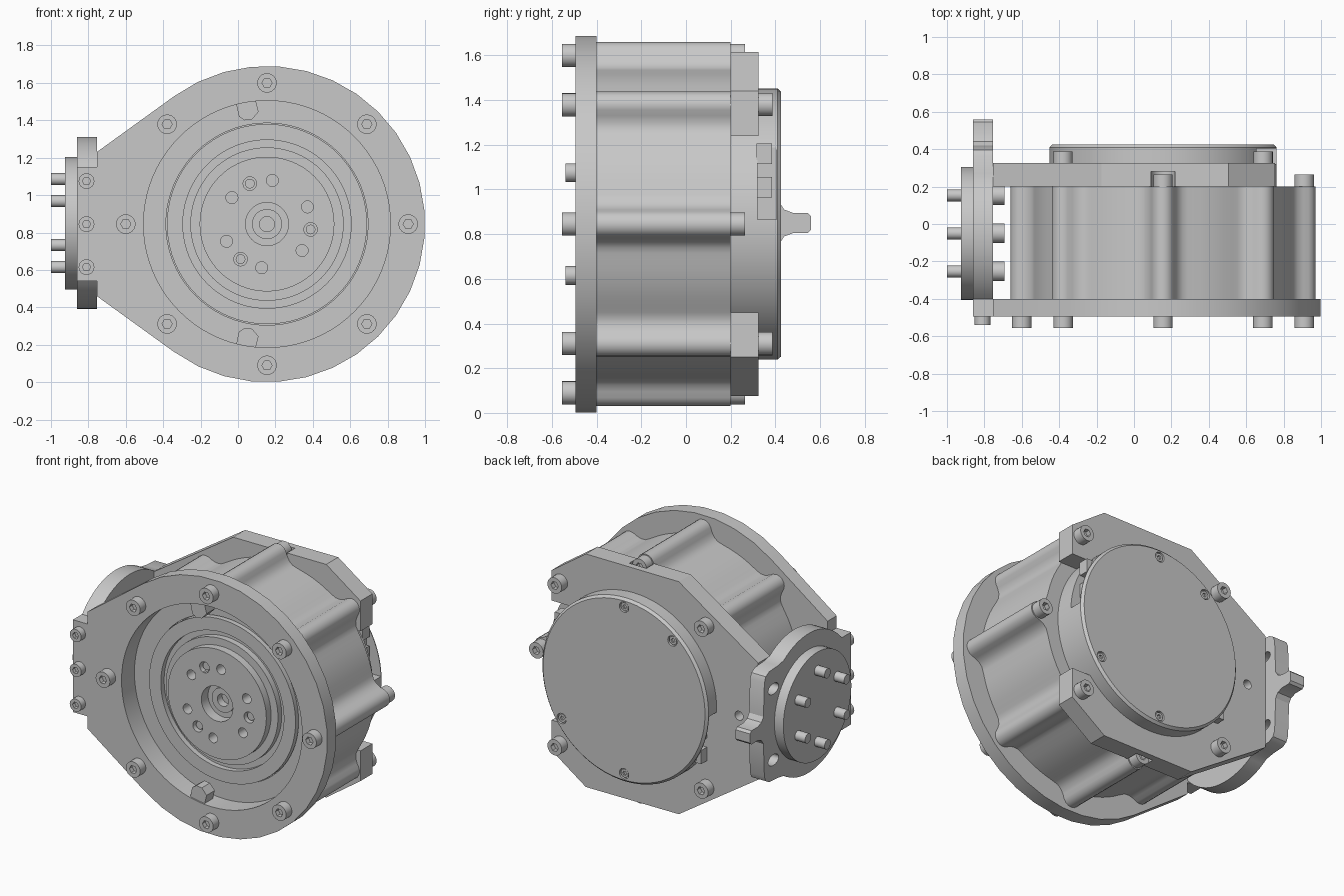
import bpy, bmesh
from math import sin, cos, pi, radians

if "Cube" in bpy.data.objects:
    bpy.data.objects.remove(bpy.data.objects["Cube"])

metal = bpy.data.materials.new("grey_metal")
metal.use_nodes = True
GREY = (0.58, 0.58, 0.58, 1)
metal.diffuse_color = GREY
metal.node_tree.nodes["Principled BSDF"].inputs["Base Color"].default_value = GREY


# Frames: (u, w) across a drive axis, d along it
def main(u, w, d):
    return (0.155 + u, d, 0.845 + w)


def side(u, w, d):
    return (d, -0.05 + u, 0.85 + w)


def polar(r, deg):
    return (r * cos(radians(deg)), r * sin(radians(deg)))


def arc(r, a, b, n):
    return [polar(r, a + (b - a) * i / n) for i in range(n + 1)]


def finish(name, bm):
    bmesh.ops.recalc_face_normals(bm, faces=bm.faces)
    mesh = bpy.data.meshes.new(name)
    bm.to_mesh(mesh)
    bm.free()
    mesh.materials.append(metal)
    obj = bpy.data.objects.new(name, mesh)
    bpy.context.scene.collection.objects.link(obj)
    return obj


def skin(name, rings):
    """Bridge a row of equal loops and cap both ends."""
    bm = bmesh.new()
    loops = [[bm.verts.new(p) for p in ring] for ring in rings]
    bm.faces.new(loops[0])
    bm.faces.new(loops[-1])
    for a, b in zip(loops, loops[1:]):
        for i in range(len(a)):
            j = (i + 1) % len(a)
            bm.faces.new((a[i], a[j], b[j], b[i]))
    return finish(name, bm)


def prism(name, pts, d0, d1, frame=main):
    return skin(name, [[frame(u, w, d) for u, w in pts] for d in (d0, d1)])


def lathe(name, profile, at=(0, 0), frame=main, n=64):
    """Spin (radius, depth) points; both ends are closed by flat caps."""
    turn = [polar(1, 360 * i / n) for i in range(n)]
    return skin(name, [[frame(at[0] + r * c, at[1] + r * s, d) for c, s in turn]
                       for r, d in profile])


def disc(name, r, d0, d1, at=(0, 0), frame=main, n=64):
    return lathe(name, [(r, d0), (r, d1)], at, frame, n)


def cut(obj, cutter):
    mod = obj.modifiers.new("cut", "BOOLEAN")
    mod.operation = "DIFFERENCE"
    mod.solver = "EXACT"
    mod.object = cutter
    graph = bpy.context.evaluated_depsgraph_get()
    mesh = bpy.data.meshes.new_from_object(obj.evaluated_get(graph))
    obj.modifiers.clear()
    obj.data = mesh
    bpy.data.objects.remove(cutter)


def screw(name, at, base, top, r=0.052, frame=main):
    """Cap screw head with a hexagonal socket."""
    head = disc(name, r, base, top, at, frame, 24)
    s = top - base
    cut(head, disc("socket_cutter", r * 0.52, top - s * 0.5, top + s, at, frame, 6))


def mirrored(half):
    """Complete an outline given from +w, mirrored to -w."""
    return half + [(u, -w) for u, w in reversed(half)]


# Front plate: round with tangent sides running to a square mounting edge
plate = prism("front_plate", mirrored(
    arc(0.845, 5, 126, 12) + [(-0.91, 0.385), (-0.91, 0.305), (-1.015, 0.305)]),
    -0.495, -0.40)
cut(plate, disc("bore_cutter", 0.66, -0.6, -0.2, n=80))

# Ribbed housing with wide fillets at the rib roots
ribs = []
for k in range(8):
    a = 45 * k
    c, s = polar(1, a)
    bump = [(0.69, -0.13), (0.698, -0.105), (0.72, -0.08), (0.75, -0.064)]
    bump += [(0.755 + 0.06 * cos(t * pi / 8), 0.06 * sin(t * pi / 8)) for t in range(-3, 4)]
    bump += [(r, -t) for r, t in reversed(bump[:4])]
    ribs += [(r * c - t * s, r * s + t * c) for r, t in bump]
    ribs += arc(0.70, a + 13, a + 32, 5)
housing = prism("housing", ribs, -0.40, 0.20)
cut(housing, disc("housing_cutter", 0.66, -0.6, -0.2, n=80))

# Stepped output stage inside the bore
rotor = lathe("output_rotor", [
    (0.665, -0.18), (0.665, -0.36), (0.54, -0.36), (0.54, -0.33),
    (0.535, -0.33), (0.535, -0.385), (0.45, -0.385), (0.45, -0.35), (0.41, -0.35),
    (0.41, -0.39), (0.36, -0.39), (0.36, -0.44), (0.115, -0.44), (0.115, -0.37),
    (0.08, -0.37), (0.08, -0.38), (0.04, -0.38), (0.04, -0.33)], n=80)
for k in range(6):
    cut(rotor, disc("hole_cutter", 0.032, -0.5, -0.37, polar(0.235, 23 + 60 * k), n=20))
for k in range(3):
    spot = polar(0.235, 113 + 120 * k)
    cut(rotor, disc("hole_cutter", 0.036, -0.5, -0.40, spot, n=20))
    disc("rotor_pin", 0.026, -0.39, -0.42, spot, n=16)

# Locking lugs at the bore rim
for label, m in (("upper", 1), ("lower", -1)):
    lug = [(-0.165, 0.645), (-0.15, 0.575), (-0.12, 0.555), (-0.08, 0.56),
           (-0.045, 0.60), (-0.06, 0.66), (-0.10, 0.68), (-0.155, 0.67)]
    prism(label + "_lug", [(u, w * m) for u, w in lug], -0.485, -0.40)

# Back plate with pockets for the housing screws
back = prism("back_plate", mirrored(
    [(0.45, 0.395), (0.6, 0.395), (0.6, 0.595), (0.35, 0.77), (-0.33, 0.768),
     (-0.91, 0.385)]), 0.20, 0.325)
for w in (0.755, -0.755):
    cut(back, disc("pocket_cutter", 0.065, 0.1, 0.282, (0, w), n=24))
cut(back, disc("hole_cutter", 0.03, 0.25, 0.4, (-0.77, 0), n=20))

# Rear cover with side windows and sunk screws
cover = lathe("rear_cover", [(0.607, 0.19), (0.607, 0.41), (0.592, 0.426)], n=80)
for m in (1, -1):
    window = [(0.50, 0.02), (0.50, 0.39), (0.7, 0.39), (0.7, 0.02)]
    cut(cover, prism("window_cutter", [(u * m, w * m) for u, w in window], 0.32, 0.405))
    for w0 in (0.12, 0.27):
        block = [(0.48, w0), (0.48, w0 + 0.09), (0.535, w0 + 0.09), (0.535, w0)]
        prism("connector", [(u * m, w * m) for u, w in block], 0.315, 0.385)
for a in (90, 130, -90, -34):
    spot = polar(0.55, a)
    cut(cover, disc("hole_cutter", 0.034, 0.408, 0.5, spot, n=20))
    screw("cover_screw", spot, 0.395, 0.42, 0.027)

# Side flange: disc outline with a square shoulder and a pointer tongue
flange = prism("side_flange", mirrored(
    [(0.61, 0.03), (0.595, 0.045), (0.53, 0.045), (0.49, 0.06), (0.47, 0.09),
     (0.46, 0.31), (0.445, 0.345), (0.41, 0.365), (0.32, 0.37)]
    + arc(0.46, 56, 139.5, 18)), -0.86, -0.755, side)
for w in (0.235, -0.235):
    slot = [(0.365 + 0.055 * c, w + 0.035 * s) for c, s in arc(1, 0, 345, 23)]
    cut(flange, prism("slot_cutter", slot, -0.9, -0.7, side))
disc("coupling_disc", 0.355, -0.925, -0.858, frame=side)
for k in range(6):
    spot = polar(0.235, 30 + 60 * k)
    disc("coupling_pin", 0.032, -1.0, -0.92, spot, side, 20)
    screw("flange_screw", spot, -0.757, -0.692, frame=side)

# Cap screws
for k in range(8):
    screw("front_screw", polar(0.755, 45 * k), -0.494, -0.555)
for w in (0.23, 0, -0.23):
    screw("edge_screw", (-0.965, w), -0.494, -0.54, 0.042)
for u in (-0.535, 0.535):
    for w in (-0.535, 0.535):
        screw("back_screw", (u, w), 0.324, 0.387)
for a in (90, 0, -90):
    screw("housing_screw", polar(0.755, a), 0.199, 0.265)

# Smooth round surfaces, keep edges crisp
bpy.ops.object.select_all(action="DESELECT")
for obj in bpy.context.scene.objects:
    if obj.type == "MESH":
        obj.select_set(True)
        bpy.context.view_layer.objects.active = obj
bpy.ops.object.shade_smooth_by_angle(angle=radians(30))
